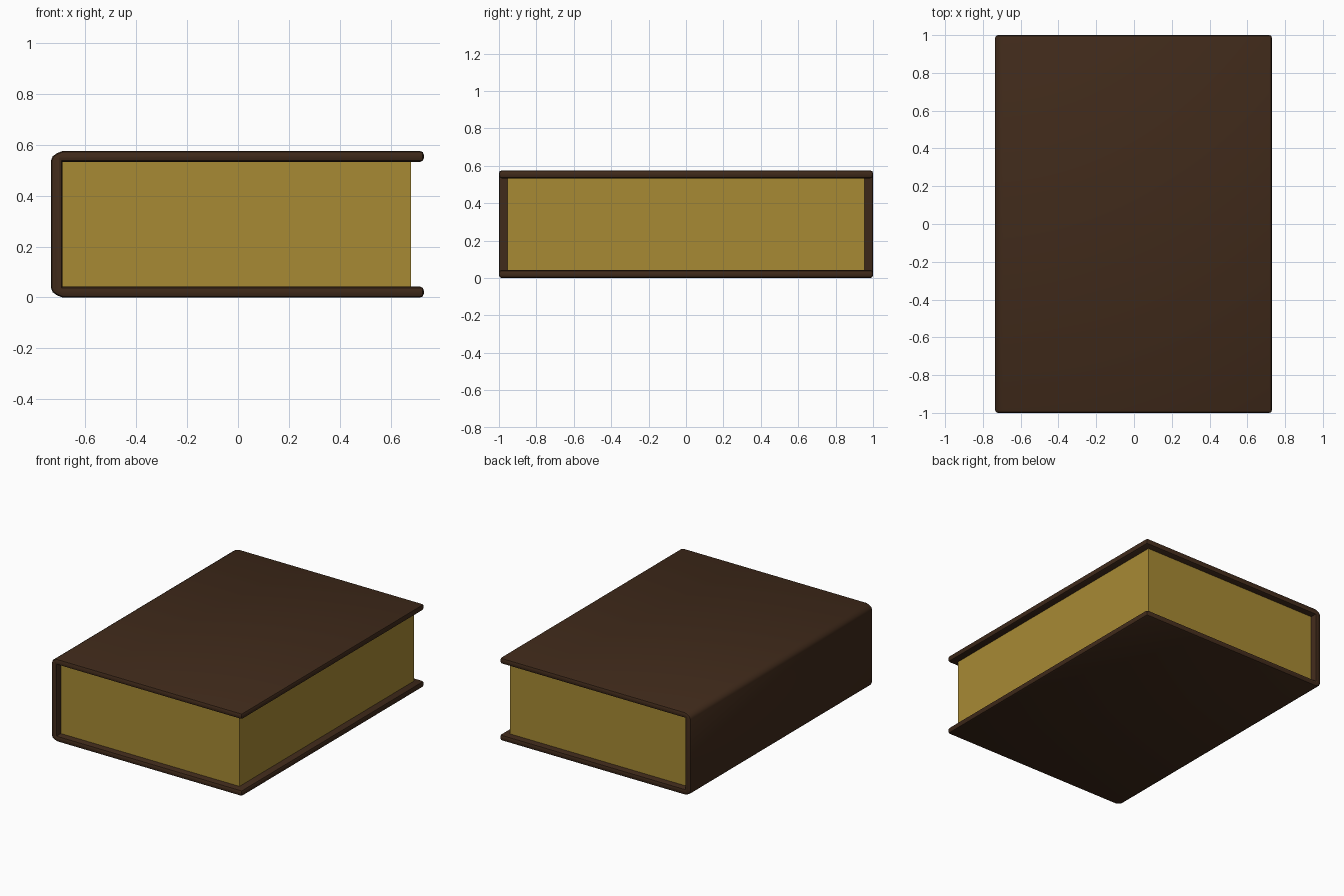
import bpy, bmesh
from mathutils import Vector

if "Cube" in bpy.data.objects:
    bpy.data.objects.remove(bpy.data.objects["Cube"])

H = 0.575          # total thickness of the book
T = 0.042          # board thickness
X0, X1 = -0.735, 0.73
SPINE_IN = -0.69


def material(name, rgb):
    m = bpy.data.materials.new(name)
    m.diffuse_color = (*rgb, 1)
    m.use_nodes = True
    m.node_tree.nodes["Principled BSDF"].inputs["Base Color"].default_value = m.diffuse_color
    return m


def add_object(name, bm, mat):
    bmesh.ops.recalc_face_normals(bm, faces=bm.faces)
    me = bpy.data.meshes.new(name)
    bm.to_mesh(me)
    bm.free()
    ob = bpy.data.objects.new(name, me)
    me.materials.append(mat)
    bpy.context.collection.objects.link(ob)
    return ob


# Cover: lower half of the C-shaped section, mirrored for the upper half
lower = [(SPINE_IN, T), (X1, T), (X1, 0), (SPINE_IN, 0),
         (-0.711, 0.008), (-0.728, 0.02), (X0, 0.037)]
upper = [(x, H - z) for x, z in reversed(lower)]
bm = bmesh.new()
section = bm.faces.new([bm.verts.new((x, -1, z)) for x, z in lower + upper])
ext = bmesh.ops.extrude_face_region(bm, geom=[section])
bmesh.ops.translate(bm, vec=(0, 2, 0),
                    verts=[v for v in ext["geom"] if isinstance(v, bmesh.types.BMVert)])
bmesh.ops.recalc_face_normals(bm, faces=bm.faces)

# Rounded rims: both open ends and the fore-edge of each board
rims = [e for e in bm.edges
        if abs(e.verts[0].co.y - e.verts[1].co.y) < 1e-4
        or all(v.co.x > X1 - 1e-4 for v in e.verts)]
bmesh.ops.bevel(bm, geom=rims, offset=0.014, segments=2, profile=0.5,
                affect='EDGES', clamp_overlap=True)
cover = add_object("cover", bm, material("leather", (0.051, 0.023, 0.0105)))

# Page block
bm = bmesh.new()
bmesh.ops.create_cube(bm, size=1)
lo, hi = Vector((SPINE_IN, -0.955, T)), Vector((0.68, 0.955, H - T))
for v in bm.verts:
    v.co = (lo + hi) / 2 + v.co * (hi - lo)
add_object("pages", bm, material("aged_paper", (0.39, 0.254, 0.034)))

# Smooth the rounded leather, keep real corners sharp
bpy.context.view_layer.objects.active = cover
cover.select_set(True)
bpy.ops.object.shade_smooth_by_angle(angle=0.7)
